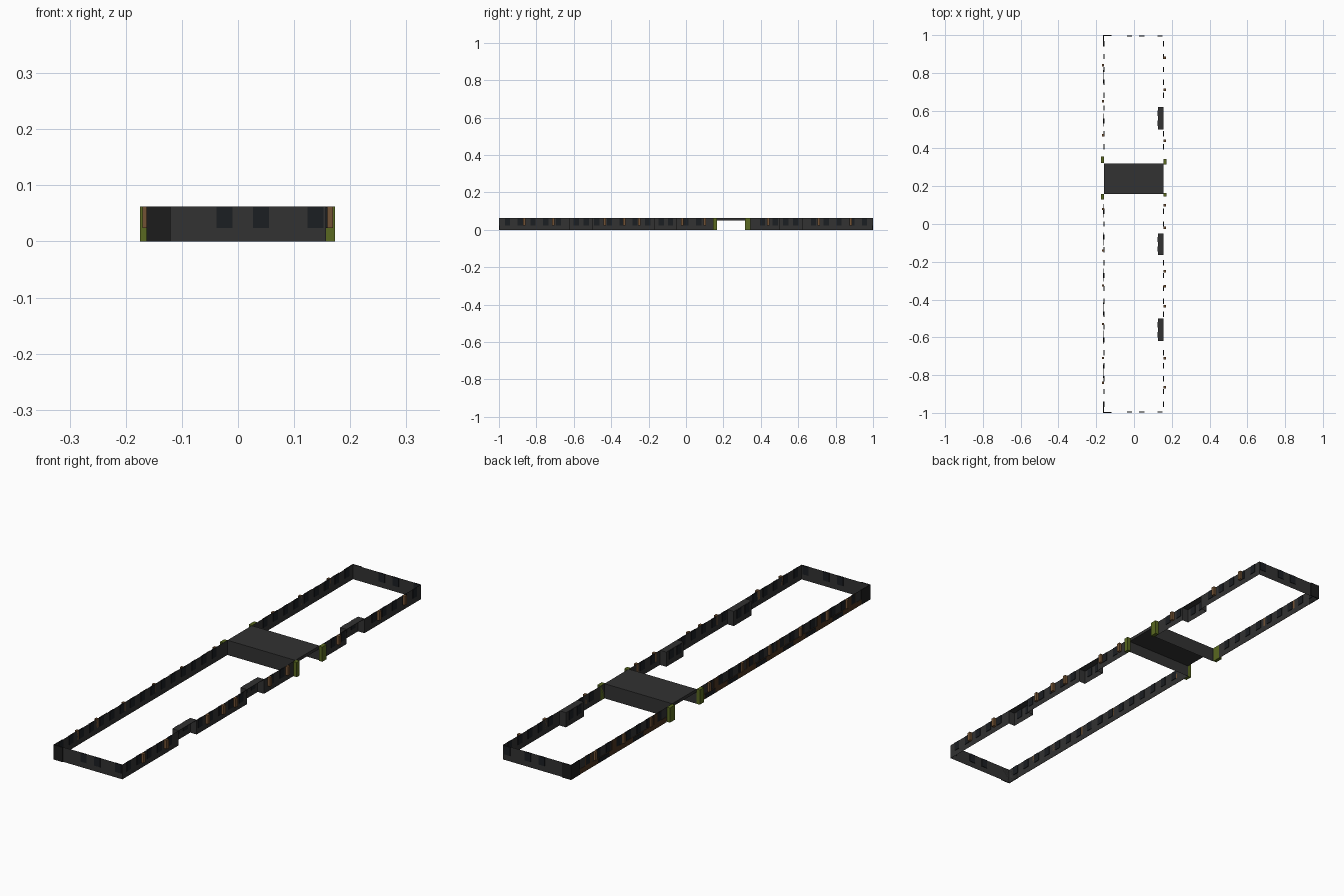
import bpy
import bmesh

if "Cube" in bpy.data.objects:
    bpy.data.objects.remove(bpy.data.objects["Cube"])

H = 0.062                  # storey height
XL, XR, YE = -0.16, 0.157, 0.996
PASS = (0.158, 0.32)       # passage between the two wings
BAYS = [(-0.62, -0.5), (-0.165, -0.05), (0.5, 0.62)]
BAY_X = 0.127


def material(name, r, g, b):
    m = bpy.data.materials.new(name)
    m.diffuse_color = (r, g, b, 1)
    m.use_nodes = True
    m.node_tree.nodes["Principled BSDF"].inputs["Base Color"].default_value = m.diffuse_color
    return m


WALL = material("charcoal", 0.032, 0.032, 0.032)
GLASS = material("dark_glass", 0.011, 0.013, 0.016)
BROWN = material("brown", 0.07, 0.035, 0.015)
TAN = material("tan", 0.17, 0.085, 0.035)
GREEN = material("green", 0.10, 0.14, 0.015)
BLACK = material("black", 0.012, 0.012, 0.012)


def finish(name, bm, mat):
    me = bpy.data.meshes.new(name)
    bm.to_mesh(me)
    bm.free()
    ob = bpy.data.objects.new(name, me)
    me.materials.append(mat)
    bpy.context.collection.objects.link(ob)
    return ob


def boxes(name, items, mat):
    """items: (x0, x1, y0, y1, z0, z1)"""
    bm = bmesh.new()
    for x0, x1, y0, y1, z0, z1 in items:
        vs = bmesh.ops.create_cube(bm, size=1)["verts"]
        for v in vs:
            v.co.x = x0 if v.co.x < 0 else x1
            v.co.y = y0 if v.co.y < 0 else y1
            v.co.z = z0 if v.co.z < 0 else z1
    finish(name, bm, mat)


def wall_loop(name, pts):
    """Single-sided walls; counter-clockwise outline faces outward."""
    bm = bmesh.new()
    low = [bm.verts.new((x, y, 0)) for x, y in pts]
    top = [bm.verts.new((x, y, H)) for x, y in pts]
    n = len(pts)
    for i in range(n):
        j = (i + 1) % n
        bm.faces.new((low[i], low[j], top[j], top[i]))
    finish(name, bm, WALL)


# Wing walls with the recessed entrance bays on the right side
for name, y0, y1 in (("south_wing_wall", -YE, PASS[0]), ("north_wing_wall", PASS[1], YE)):
    outline = [(XL, y0), (XR, y0)]
    for a, b in BAYS:
        if y0 < a < y1:
            outline += [(XR, a), (BAY_X, a), (BAY_X, b), (XR, b)]
    outline += [(XR, y1), (XL, y1)]
    wall_loop(name, outline)

# Bay ceilings and passage slab
boxes("bay_ceilings", [(BAY_X, XR, a, b, H - 0.002, H) for a, b in BAYS], WALL)
boxes("passage_slab", [(XL, XR, PASS[0], PASS[1], 0.049, H)], WALL)

# Windows: thin panes seen from both sides of the wall
T, W, Z0, Z1 = 0.0025, 0.014, 0.024, 0.061
panes = []
for i in range(29):
    y = -0.955 + i * 0.0682
    if PASS[0] - 0.04 < y < PASS[1] + 0.04:
        continue
    panes.append((XL - T, XL + T, y - W, y + W, Z0, Z1))
    if not any(a - 0.016 < y < b + 0.016 for a, b in BAYS):
        panes.append((XR - T, XR + T, y - W, y + W, Z0, Z1))
for a, b in BAYS:
    for f in (0.28, 0.72):
        y = a + (b - a) * f
        panes.append((BAY_X - T, BAY_X + T, y - W, y + W, Z0, Z1))
for x in (-0.024, 0.041, 0.138):
    for s in (-1, 1):
        panes.append((x - W, x + W, s * YE - T, s * YE + T, Z0, Z1))
boxes("windows", panes, GLASS)

# Dark full-height corner panels at the left ends
corners = []
for s in (-1, 1):
    ya, yb = sorted((s * YE, s * 1.0))
    corners.append((XL - 0.003, -0.12, ya, yb, 0, H))
    ya, yb = sorted((s * 0.94, s * YE))
    corners.append((XL - 0.003, XL, ya, yb, 0, H))
boxes("corner_panels", corners, BLACK)

# Brown shopfront base and glazed shops along the left side
base = [(-0.94, PASS[0] - 0.03), (PASS[1] + 0.04, 0.94)]
boxes("shopfront_base", [(XL - 0.002, XL - 0.0005, a, b, 0, 0.022) for a, b in base], BROWN)
boxes("shopfront_piers", [(XL - 0.002, XL - 0.0005, y - 0.025, y + 0.025, 0.022, H)
                          for y in (-0.88, -0.67, -0.4, -0.2, 0.02, 0.42, 0.7, 0.88)], BROWN)
boxes("shop_windows", [(XL - 0.003, XL - 0.001, y - 0.035, y + 0.035, 0.002, 0.02)
                       for y in (-0.78, -0.6, -0.45, -0.27, -0.08, 0.07, 0.55, 0.78)], GLASS)

# Small tan fins on both long sides
fins = [(XL - 0.01, XL, y - 0.006, y + 0.006, Z0, H)
        for y in (0.84, 0.65, 0.47, 0.08, -0.14, -0.325, -0.53, -0.71, -0.84)]
fins += [(XR, XR + 0.012, y - 0.007, y + 0.007, Z0, H)
         for y in (0.88, 0.71, 0.44, 0.1, -0.02, -0.25, -0.33, -0.435, -0.71, -0.865)]
boxes("wall_fins", fins, TAN)

# Green pillars framing the passage
boxes("passage_pillars", [
    (-0.175, XL, 0.322, 0.357, 0, H), (-0.175, XL, 0.13, 0.158, 0, H),
    (XR, 0.173, 0.315, 0.345, 0, H), (XR, 0.173, 0.145, 0.165, 0, H)], GREEN)
